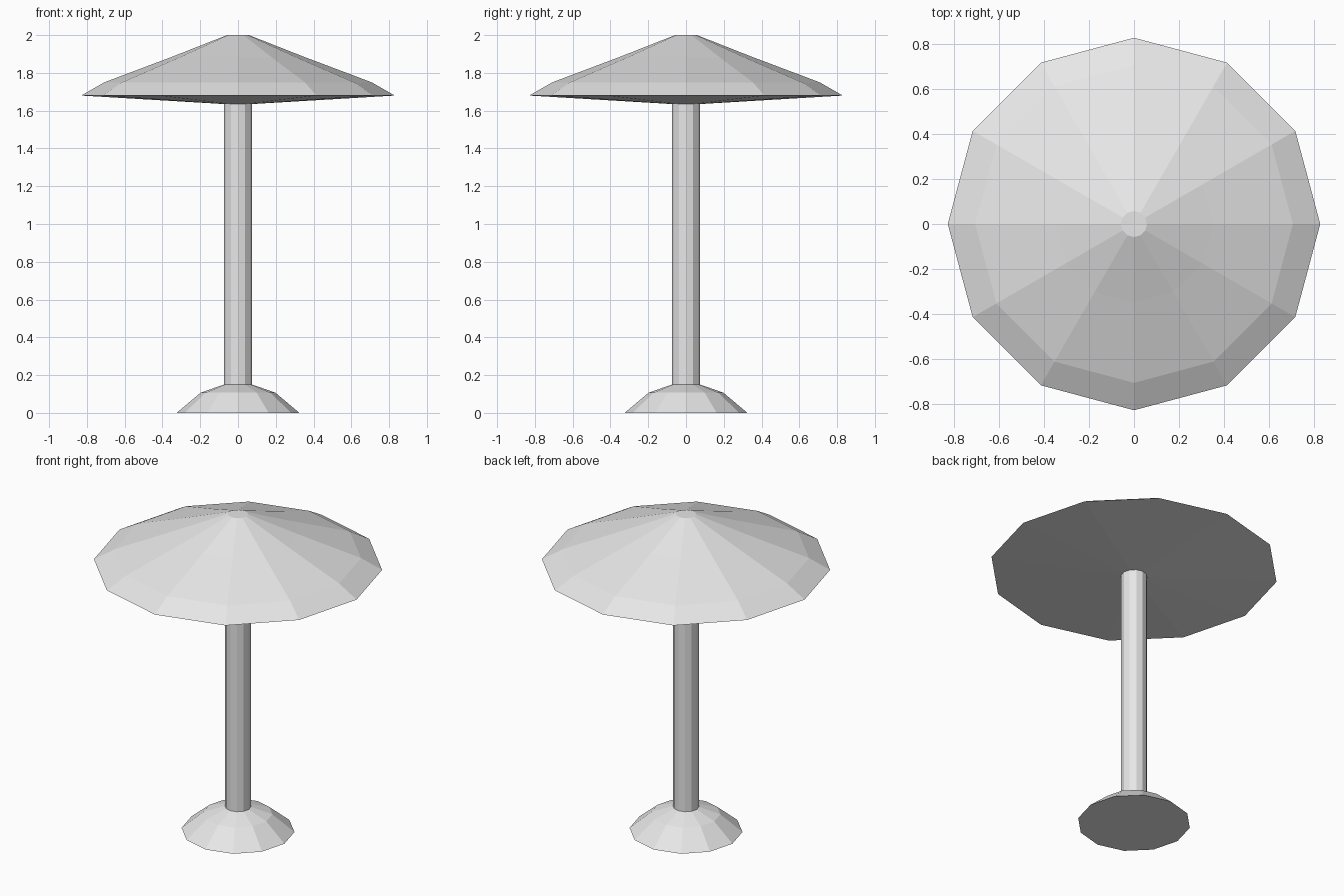
import bpy
import bmesh
from math import cos, sin, tau

SIDES = 12

old = bpy.data.objects.get("Cube")
if old:
    bpy.data.objects.remove(old, do_unlink=True)

# One plain grey for every part
grey = bpy.data.materials.new("light_grey")
grey.use_nodes = True
colour = (0.8, 0.8, 0.8, 1)
grey.diffuse_color = colour
grey.node_tree.nodes["Principled BSDF"].inputs["Base Color"].default_value = colour


def turned_part(name, profile):
    """Closed faceted solid from (radius, height) rings listed bottom to top."""
    bm = bmesh.new()
    rings = [[bm.verts.new((r * cos(tau * i / SIDES), r * sin(tau * i / SIDES), z))
              for i in range(SIDES)] for r, z in profile]
    for low, high in zip(rings, rings[1:]):
        for i in range(SIDES):
            j = (i + 1) % SIDES
            bm.faces.new((low[i], low[j], high[j], high[i]))
    bm.faces.new(rings[0][::-1])
    bm.faces.new(rings[-1])
    bmesh.ops.recalc_face_normals(bm, faces=bm.faces)
    mesh = bpy.data.meshes.new(name)
    bm.to_mesh(mesh)
    bm.free()
    mesh.materials.append(grey)
    obj = bpy.data.objects.new(name, mesh)
    bpy.context.collection.objects.link(obj)
    return obj


# Flared foot, straight pole and shallow canopy
turned_part("base", [(0.325, 0), (0.198, 0.107), (0.075, 0.15)])
turned_part("pole", [(0.075, 0.145), (0.075, 1.64)])
turned_part("canopy", [(0.075, 1.635), (0.83, 1.68), (0.708, 1.75),
                       (0.35, 1.885), (0.058, 2.0)])
